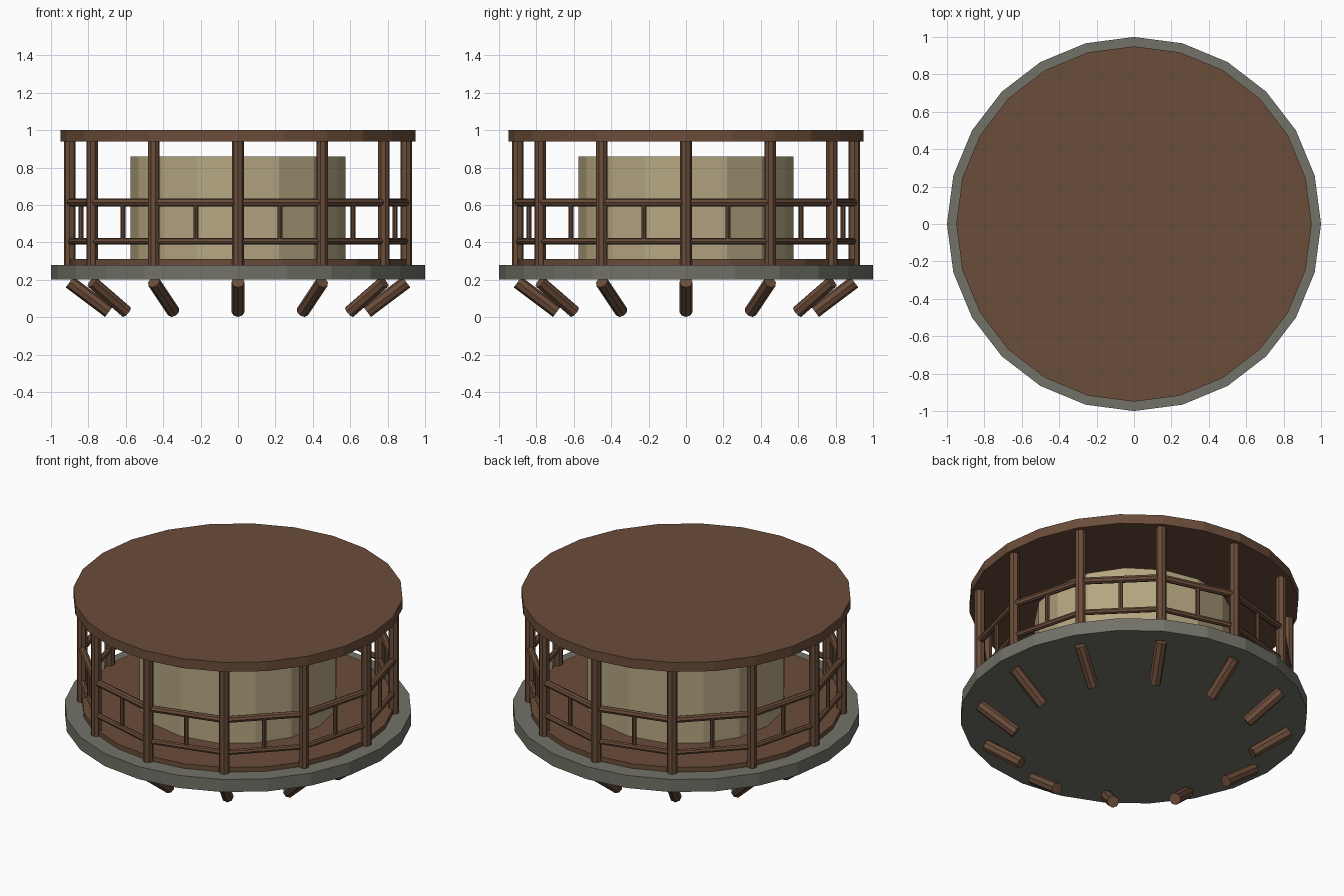
import bpy
import math
from mathutils import Vector

old = bpy.data.objects.get("Cube")
if old:
    bpy.data.objects.remove(old, do_unlink=True)


def material(name, rgb):
    mat = bpy.data.materials.new(name)
    mat.use_nodes = True
    mat.diffuse_color = (*rgb, 1)
    mat.node_tree.nodes["Principled BSDF"].inputs["Base Color"].default_value = (*rgb, 1)
    return mat


wood = material("brown wood", (0.147, 0.074, 0.042))
stone = material("grey stone", (0.168, 0.168, 0.138))
plaster = material("beige plaster", (0.47, 0.39, 0.225))


def prism(name, start, end, radius, sides, mat, turn=0.0):
    """Flat-sided cylinder running from start to end."""
    start, end = Vector(start), Vector(end)
    axis = end - start
    bpy.ops.mesh.primitive_cylinder_add(vertices=sides, radius=radius, depth=axis.length,
                                        location=(start + end) / 2)
    obj = bpy.context.object
    obj.name = name
    obj.data.materials.append(mat)
    if abs(axis.normalized().z) > 0.999:
        obj.rotation_euler.z = turn
    else:
        obj.rotation_euler = axis.to_track_quat('Z', 'Y').to_euler()
    return obj


def disc(name, bottom, top, radius, sides, mat):
    return prism(name, (0, 0, bottom), (0, 0, top), radius, sides, mat)


def polar(radius, angle, z):
    return Vector((radius * math.cos(angle), radius * math.sin(angle), z))


# Round platform, floor, inner drum and roof
disc("base_slab", 0.2, 0.28, 1.0, 24, stone)
disc("floor", 0.28, 0.31, 0.9, 24, wood)
disc("inner_drum", 0.31, 0.86, 0.575, 16, plaster)
disc("roof", 0.94, 1.0, 0.95, 24, wood)

# Ring of posts, railings and slanted supports
COUNT = 12
RING = 0.9
STEP = math.tau / COUNT
for i in range(COUNT):
    a = i * STEP
    b = a + STEP
    prism(f"post_{i}", polar(RING, a, 0.28), polar(RING, a, 0.94), 0.031, 8, wood, a)
    prism(f"support_{i}", polar(0.69, a, 0.029), polar(RING, a, 0.187), 0.035, 8, wood)
    prism(f"top_rail_{i}", polar(RING, a, 0.613), polar(RING, b, 0.613), 0.021, 8, wood)
    prism(f"lower_rail_{i}", polar(RING, a, 0.405), polar(RING, b, 0.405), 0.017, 8, wood)
    mid = RING * math.cos(STEP / 2)
    prism(f"baluster_{i}", polar(mid, a + STEP / 2, 0.405), polar(mid, a + STEP / 2, 0.613),
          0.013, 8, wood, a + STEP / 2)
